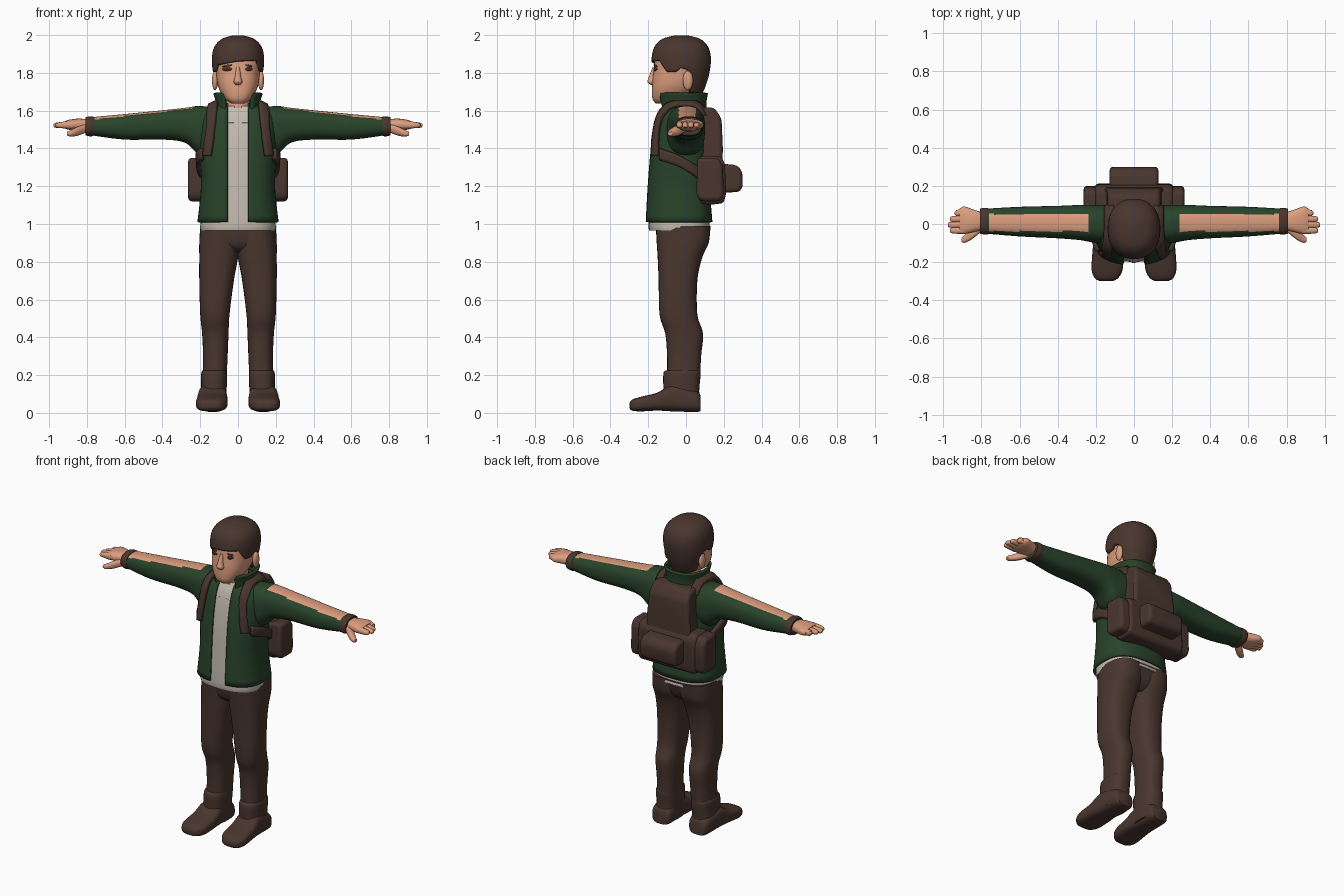
import bpy, bmesh, math
from mathutils import Vector
from mathutils.bvhtree import BVHTree

cube = bpy.data.objects.get("Cube")
if cube:
    bpy.data.objects.remove(cube, do_unlink=True)


def material(name, r, g, b):
    m = bpy.data.materials.new(name)
    m.use_nodes = True
    m.diffuse_color = (r, g, b, 1)
    bsdf = m.node_tree.nodes["Principled BSDF"]
    bsdf.inputs["Base Color"].default_value = (r, g, b, 1)
    bsdf.inputs["Roughness"].default_value = 0.8
    return m


brown = material("dark brown", 0.068, 0.037, 0.028)
green = material("forest green", 0.022, 0.056, 0.023)
skin = material("skin", 0.72, 0.34, 0.21)
cream = material("cream", 0.55, 0.50, 0.43)
eye_brown = material("eye brown", 0.07, 0.025, 0.018)


def finish(name, bm, mat, mirror=False, bevel=0, thick=0, angle=50, wrap=None):
    bmesh.ops.recalc_face_normals(bm, faces=bm.faces[:])
    me = bpy.data.meshes.new(name)
    bm.to_mesh(me)
    bm.free()
    me.materials.append(mat)
    ob = bpy.data.objects.new(name, me)
    bpy.context.collection.objects.link(ob)
    bpy.ops.object.select_all(action='DESELECT')
    ob.select_set(True)
    bpy.context.view_layer.objects.active = ob
    bpy.ops.object.shade_smooth_by_angle(angle=math.radians(angle))
    if wrap:
        m = ob.modifiers.new("Wrap", 'SHRINKWRAP')
        m.target = wrap
        m.wrap_mode = 'ABOVE_SURFACE'
        m.offset = 0.012
    if thick:
        m = ob.modifiers.new("Solidify", 'SOLIDIFY')
        m.thickness = abs(thick)
        m.offset = 0 if thick < 0 else -1
    if bevel:
        m = ob.modifiers.new("Bevel", 'BEVEL')
        m.width = bevel
        m.segments = 3
    if mirror:
        ob.modifiers.new("Mirror", 'MIRROR')
    return ob


def ring_at(rings, u):
    """Smoothly interpolated ring (height, a0, a1, b0, b1) at index u."""
    i = min(int(u), len(rings) - 2)
    f = u - i
    p1, p2 = rings[i], rings[i + 1]
    p0, p3 = rings[max(i - 1, 0)], rings[min(i + 2, len(rings) - 1)]
    return [b + 0.5 * f * (c - a + f * (2 * a - 5 * b + 4 * c - d + f * (3 * (b - c) + d - a)))
            for a, b, c, d in zip(p0, p1, p2, p3)]


def loft(name, rings, mat, axis='z', seg=32, p=0.8, gap=0, start=None, sub=4, **kw):
    """Skin rounded cross-sections; gap leaves the front open, start trims the lower rim."""
    place = {'z': lambda h, a, b: (a, b, h), 'x': lambda h, a, b: (h, a, b),
             'y': lambda h, a, b: (a, h, b)}[axis]
    power = lambda v: math.copysign(abs(v) ** p, v)
    bm = bmesh.new()
    last, steps = len(rings) - 1, (len(rings) - 1) * sub
    cols = seg + 1 if gap else seg
    grid = []
    for k in range(steps + 1):
        row = []
        for j in range(cols):
            t = 2 * math.pi * j / seg
            u0 = start(t) if start else 0
            h, a0, a1, b0, b1 = ring_at(rings, u0 + (last - u0) * k / steps)
            if gap:
                t0 = math.asin(min(1, 2 * gap / (a1 - a0)) ** (1 / p))
                t = t0 + (2 * math.pi - 2 * t0) * j / seg
            a = (a0 + a1) / 2 + (a1 - a0) / 2 * power(math.sin(t))
            b = (b0 + b1) / 2 - (b1 - b0) / 2 * power(math.cos(t))
            row.append(bm.verts.new(place(h, a, b)))
        grid.append(row)
    for lo, hi in zip(grid, grid[1:]):
        for j in range(seg):
            n = (j + 1) % cols
            bm.faces.new((lo[j], lo[n], hi[n], hi[j]))
    if not gap:
        bm.faces.new(grid[-1])
        if not start:
            bm.faces.new(grid[0])
    return finish(name, bm, mat, **kw)


def prism(name, profile, x0, x1, mat, bevel=0.02, taper=1, **kw):
    """Extrude a (y, z) profile along x with rounded edges; taper narrows its top."""
    bm = bmesh.new()
    top = max(z for y, z in profile)
    ends = [[bm.verts.new((x * (taper if z > top - 0.1 else 1), y, z)) for y, z in profile]
            for x in (x0, x1)]
    for e in ends:
        bm.faces.new(e)
    for i in range(len(profile)):
        j = (i + 1) % len(profile)
        bm.faces.new((ends[0][i], ends[0][j], ends[1][j], ends[1][i]))
    return finish(name, bm, mat, bevel=bevel, angle=35, **kw)


def box(y0, y1, z0, z1):
    return [(y0, z0), (y1, z0), (y1, z1), (y0, z1)]


def ribbon(name, points, side, mat, target):
    """Flat band along points, laid over the target."""
    bm = bmesh.new()
    n = 6 * (len(points) - 1)
    rows = []
    for k in range(n + 1):
        c = Vector(ring_at(points, k * (len(points) - 1) / n))
        rows.append([bm.verts.new(c + Vector(side) * s) for s in (-1, -0.33, 0.33, 1)])
    for r, q in zip(rows, rows[1:]):
        for i in range(3):
            bm.faces.new((r[i], r[i + 1], q[i + 1], q[i]))
    return finish(name, bm, mat, mirror=True, thick=-0.022, wrap=target)


def ball(name, centre, size, mat, mirror=False):
    bm = bmesh.new()
    bmesh.ops.create_uvsphere(bm, u_segments=16, v_segments=10, radius=1)
    bmesh.ops.scale(bm, vec=size, verts=bm.verts[:])
    bmesh.ops.translate(bm, vec=centre, verts=bm.verts[:])
    return finish(name, bm, mat, mirror=mirror)


# Trousers and boots
loft("trouser_legs", [(.19, .06, .187, -.10, .075), (.30, .055, .185, -.10, .08),
     (.42, .05, .19, -.11, .09), (.52, .045, .2, -.14, .06), (.70, .022, .205, -.145, .06),
     (.82, 0, .205, -.15, .085), (.90, -.01, .205, -.155, .12), (.99, -.01, .2, -.16, .13)],
     brown, mirror=True)
loft("trouser_seat", [(.85, -.1, .1, -.1, .06), (.89, -.17, .17, -.145, .1),
     (.99, -.2, .2, -.16, .13)], brown)
loft("boot_shafts", [(.03, .06, .2, -.12, .075), (.12, .06, .195, -.12, .07),
     (.205, .058, .195, -.12, .078), (.225, .065, .188, -.11, .072)], brown, mirror=True)
loft("boot_feet", [(.078, .08, .185, .01, .09), (.05, .065, .2, .005, .12),
     (-.07, .06, .21, .008, .15), (-.15, .055, .218, .012, .108), (-.24, .06, .222, .008, .085),
     (-.285, .085, .205, .012, .07), (-.3, .115, .175, .025, .05)], brown, axis='y',
     p=0.65, mirror=True)

# Shirt, jacket and collar
torso = [(1.01, -.215, .215, -.215, .14), (1.2, -.196, .196, -.205, .125),
         (1.38, -.203, .203, -.19, .12), (1.50, -.203, .203, -.17, .115),
         (1.57, -.19, .19, -.15, .105), (1.615, -.15, .15, -.125, .095),
         (1.64, -.095, .095, -.105, .085)]
d = 0.016
shirt = [(.965, -.198, .198, -.195, .13)] + [(z, a + d, b - d, y + d, w - d)
                                             for z, a, b, y, w in torso[:-1]]
loft("shirt", shirt, cream, p=0.75)
jacket = loft("jacket", torso, green, seg=48, p=0.75, gap=0.055, thick=0.013)
loft("collar", [(1.59, -.1, .1, -.125, .095), (1.65, -.105, .105, -.135, .095),
     (1.695, -.118, .118, -.14, .103)], green, gap=0.062, thick=0.014)
prism("shirt_collar_points", [(-.146, 1.535), (-.138, 1.535), (-.09, 1.625), (-.105, 1.625)],
      .018, .055, cream, bevel=.003, mirror=True)

# Sleeves with a bare strip along the top
sleeve = loft("sleeves", [(.11, -.11, .1, 1.38, 1.61), (.2, -.1, .1, 1.365, 1.625),
              (.28, -.085, .1, 1.43, 1.615), (.4, -.075, .095, 1.447, 1.602),
              (.6, -.065, .09, 1.447, 1.582), (.78, -.05, .08, 1.47, 1.565)],
              green, axis='x', seg=44, sub=6, mirror=True)
sleeve.data.materials.append(skin)
for f in sleeve.data.polygons:
    c = f.center
    if .235 < c.x < .765 and f.normal.z > 0.3 and -.038 < c.y < .052:
        f.material_index = 1
loft("cuffs", [(.765, -.054, .083, 1.466, 1.568), (.785, -.056, .085, 1.464, 1.57),
     (.808, -.05, .08, 1.47, 1.565)], brown, axis='x', mirror=True)

# Hands
loft("palms", [(.79, -.03, .06, 1.49, 1.553), (.84, -.042, .075, 1.492, 1.558),
     (.89, -.052, .092, 1.498, 1.553), (.915, -.045, .08, 1.505, 1.545)], skin,
     axis='x', mirror=True)
for i, (name, tip) in enumerate([("index", .965), ("middle", .976), ("ring", .965), ("little", .94)]):
    y = -.034 + i * .034
    yt = y - .004 * i
    loft(name + "_fingers", [(.88, y - .018, y + .018, 1.504, 1.546),
         (.93, yt - .017, yt + .017, 1.507, 1.541), (tip - .008, yt - .014, yt + .014, 1.51, 1.535),
         (tip, yt - .006, yt + .006, 1.516, 1.528)], skin, axis='x', seg=12, mirror=True)
loft("thumbs", [(.8, -.04, .0, 1.485, 1.53), (.85, -.08, -.025, 1.467, 1.515),
     (.885, -.098, -.055, 1.463, 1.497), (.905, -.095, -.072, 1.468, 1.488)], skin,
     axis='x', seg=16, mirror=True)

# Neck, head, nose and ears
loft("neck", [(1.56, -.075, .075, -.11, .06), (1.64, -.065, .065, -.1, .055),
     (1.74, -.065, .065, -.09, .06)], skin)
head = loft("head", [(1.638, -.035, .035, -.16, -.08), (1.665, -.072, .072, -.178, -.01),
            (1.73, -.106, .106, -.18, .06), (1.81, -.117, .117, -.172, .1),
            (1.89, -.118, .118, -.16, .11), (1.96, -.08, .08, -.12, .07)], skin)
loft("nose", [(1.735, -.014, .014, -.185, -.15), (1.752, -.023, .023, -.204, -.15),
     (1.775, -.017, .017, -.198, -.15), (1.83, -.009, .009, -.177, -.15)], skin, seg=16)
ball("ears", (.122, .01, 1.76), (.016, .027, .052), skin, mirror=True)

# Eyes and brows as thin plates on the face
tree = BVHTree.FromObject(head, bpy.context.evaluated_depsgraph_get())


def face_plate(name, cx, cz, w, h, tilt, mat):
    bm = bmesh.new()
    rows = []
    for i in range(9):
        s = i / 4 - 1
        half = h * math.sqrt(max(0.05, 1 - s * s))
        row = []
        for e in (-1, 0, 1):
            x, z = cx + s * w, cz + e * half + tilt * s
            hit = tree.ray_cast(Vector((x, -1, z)), Vector((0, 1, 0)))[0]
            row.append(bm.verts.new((x, hit.y - .003, z)))
        rows.append(row)
    for r, q in zip(rows, rows[1:]):
        for i in range(2):
            bm.faces.new((r[i], q[i], q[i + 1], r[i + 1]))
    finish(name, bm, mat, thick=-0.003)


for label, s, w in (("right", -1, .026), ("left", 1, .018)):
    face_plate(label + "_eye", .058 * s, 1.82, w, .010, 0, eye_brown)
    face_plate(label + "_brow", .058 * s, 1.838, w, .005, -.004 * s, brown)

# Hair cap with a swept fringe, sideburns and a long nape
HAIRLINE = [(0, 2.75), (.27, 2.65), (.36, 2.05), (.46, 2.05), (.5, 2.3), (.57, 2.2),
            (.64, .6), (1, .2)]


def hairline(t):
    s = math.sin(t)
    a = min(t, 2 * math.pi - t) / math.pi
    for (a0, u0), (a1, u1) in zip(HAIRLINE, HAIRLINE[1:]):
        if a <= a1:
            u = u0 + (u1 - u0) * (a - a0) / (a1 - a0)
            return u + (.2 * s if a < .27 else 0)
    return HAIRLINE[-1][1]


loft("hair", [(1.66, -.085, .085, -.14, .07), (1.72, -.11, .11, -.165, .1),
     (1.80, -.132, .132, -.182, .124), (1.88, -.138, .138, -.182, .132),
     (1.94, -.124, .124, -.166, .116), (1.98, -.085, .085, -.125, .075),
     (1.998, -.03, .03, -.06, .01)], brown, seg=56, p=0.9, start=hairline, thick=0.02)

# Backpack and straps
prism("backpack_body", [(.07, 1.15), (.19, 1.15), (.195, 1.4), (.188, 1.56), (.15, 1.615),
      (.07, 1.62)], -.155, .155, brown, taper=.88)
prism("backpack_base", [(.07, 1.12), (.11, 1.1), (.2, 1.11), (.212, 1.16), (.205, 1.33),
      (.18, 1.36), (.07, 1.36)], -.205, .205, brown)
prism("backpack_side_pockets", [(.055, 1.15), (.08, 1.12), (.185, 1.12), (.2, 1.16),
      (.195, 1.31), (.17, 1.35), (.06, 1.35)], .16, .264, brown, bevel=.03, mirror=True)
prism("backpack_back_pocket", [(.18, 1.165), (.285, 1.17), (.3, 1.2), (.298, 1.28),
      (.27, 1.312), (.18, 1.32)], -.128, .128, brown)
ribbon("shoulder_straps", [(.172, -.17, 1.36), (.165, -.18, 1.46), (.152, -.16, 1.57),
       (.138, -.06, 1.65), (.135, .04, 1.645), (.135, .12, 1.58)], (.032, 0, 0), brown, jacket)
ribbon("lower_straps", [(.178, -.13, 1.37), (.21, -.04, 1.335), (.212, .04, 1.29),
       (.19, .11, 1.25)], (0, 0, .03), brown, jacket)
